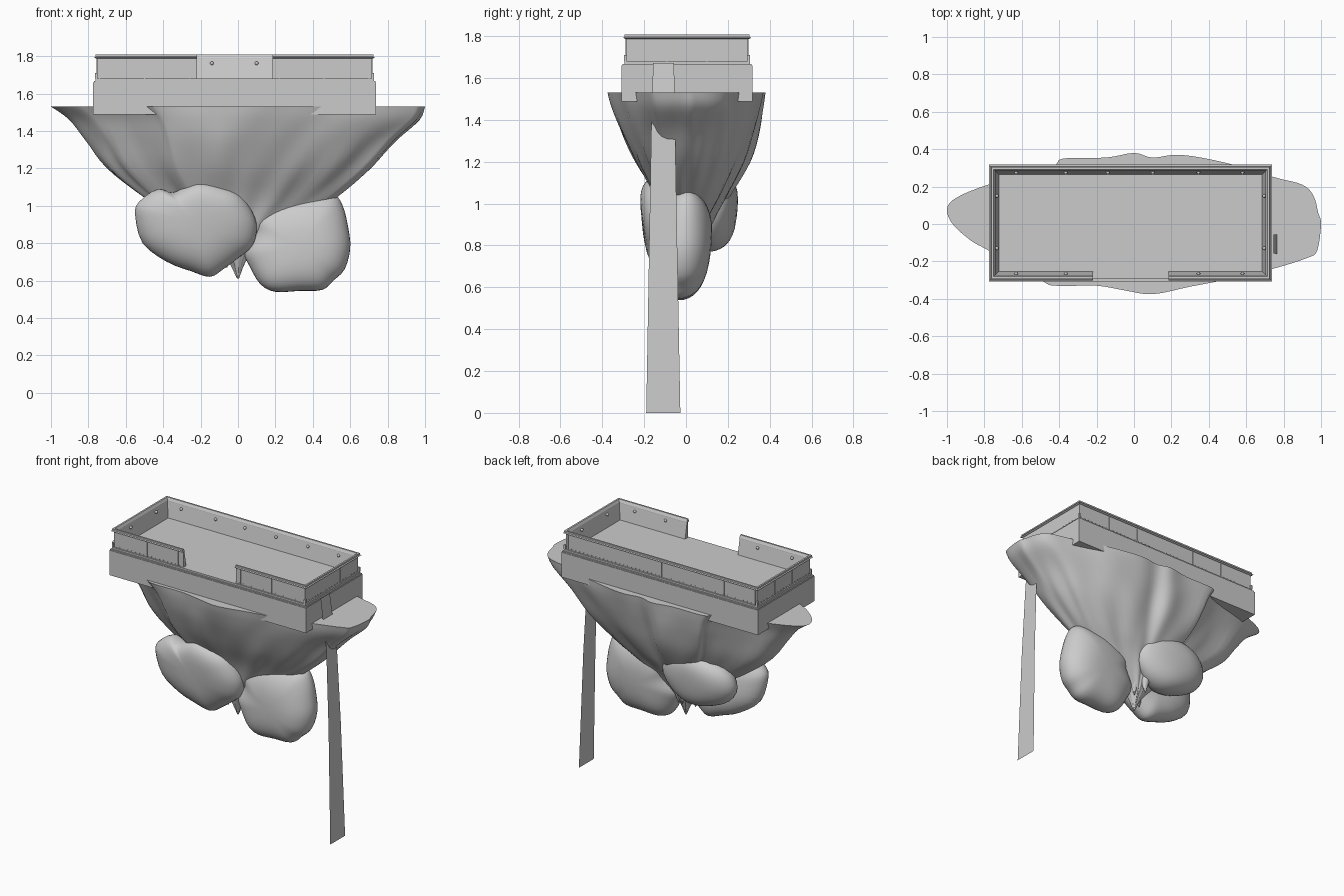
import bpy, bmesh, math
from mathutils import Vector

if "Cube" in bpy.data.objects:
    bpy.data.objects.remove(bpy.data.objects["Cube"])

stone = bpy.data.materials.new("plain_grey")
stone.diffuse_color = (0.6, 0.6, 0.6, 1)
stone.use_nodes = True
stone.node_tree.nodes["Principled BSDF"].inputs["Base Color"].default_value = stone.diffuse_color


def finish(name, bm, smooth=None):
    bmesh.ops.recalc_face_normals(bm, faces=bm.faces)
    me = bpy.data.meshes.new(name)
    bm.to_mesh(me)
    bm.free()
    me.materials.append(stone)
    ob = bpy.data.objects.new(name, me)
    bpy.context.collection.objects.link(ob)
    if smooth:
        bpy.ops.object.select_all(action='DESELECT')
        ob.select_set(True)
        bpy.context.view_layer.objects.active = ob
        bpy.ops.object.shade_smooth_by_angle(angle=math.radians(smooth))
    return ob


def add_box(bm, x0, x1, y0, y1, z0, z1):
    vs = bmesh.ops.create_cube(bm, size=1)["verts"]
    for v in vs:
        v.co = ((x0 + x1) / 2 + v.co.x * (x1 - x0), (y0 + y1) / 2 + v.co.y * (y1 - y0),
                (z0 + z1) / 2 + v.co.z * (z1 - z0))


def spline(pts, t, closed=False):
    """Point on a smooth curve through pts, t counted in segments."""
    n, i = len(pts), math.floor(t)
    f = t - i
    get = lambda k: Vector(pts[k % n] if closed else pts[min(max(k, 0), n - 1)])
    a, b, c, d = (get(i + k) for k in (-1, 0, 1, 2))
    return b + 0.5 * f * (c - a + f * (2 * a - 5 * b + 4 * c - d + f * (3 * (b - c) + d - a)))


def loft(bm, rings, cap=True, closed=True):
    rows = [[bm.verts.new(p) for p in r] for r in rings]
    n = len(rows[0])
    for a, b in zip(rows, rows[1:]):
        for i in range(n if closed else n - 1):
            j = (i + 1) % n
            bm.faces.new((a[i], a[j], b[j], b[i]))
    if cap:
        bm.faces.new(rows[0])
        bm.faces.new(rows[-1])


# Hanging rock: flat top outline shrinking through levels (z, left, right, front, back)
outline = [(1.0, 0), (.98, -.14), (.93, -.18), (.74, -.24), (.48, -.3), (.3, -.335), (.1, -.375),
           (-.05, -.355), (-.2, -.33), (-.42, -.33), (-.5, -.3), (-.78, -.14), (-.87, -.09),
           (-.97, .0), (-1.0, .08), (-.95, .14), (-.78, .21), (-.45, .3), (-.38, .35), (-.15, .355),
           (0, .38), (.1, .355), (.25, .37), (.5, .325), (.75, .25), (.9, .21), (.96, .15), (.985, .06)]
levels = [(1.53, 1, 1, .37, .38), (1.46, .9, .965, .355, .37), (1.35, .815, .84, .32, .345),
          (1.2, .71, .7, .25, .295), (1.05, .52, .52, .16, .215), (.95, .36, .37, .115, .15),
          (.85, .2, .2, .085, .1), (.73, .07, .06, .05, .05), (.61, .005, .005, .005, .005)]
bm = bmesh.new()
rings = []
N = len(outline) * 4
for k in range((len(levels) - 1) * 4 + 1):
    z, xl, xr, yf, yb = spline(levels, k / 4)
    depth = (1.53 - z) / .92
    ring = []
    for i in range(N):
        x, y = spline(outline, i / 4, True)
        a = math.atan2(y / .37, x)
        groove = 1 + depth * (1 - depth) * (.18 * math.sin(7 * a + 1 + 3 * depth)
                                            + .12 * math.sin(13 * a - 4 * depth)
                                            + .07 * math.sin(19 * a + 9 * depth))
        sx = xr if x > 0 else xl
        sy = yb / .38 if y > 0 else yf / .37
        ring.append((x * sx * (1 + (groove - 1) * .4), y * sy * groove, z))
    rings.append(ring)
loft(bm, rings)
finish("hanging_rock", bm, 50)


# Boulders: front outline swollen along y, rounder towards both ends
def boulder(name, pts, y, ry, lean=0.0, blunt=.85):
    bm = bmesh.new()
    n, m = len(pts) * 3, 18
    cx = sum(p[0] for p in pts) / len(pts)
    cz = sum(p[1] for p in pts) / len(pts)
    mean = sum(math.hypot(p[0] - cx, p[1] - cz) for p in pts) / len(pts)
    rings = []
    for k in range(m + 1):
        t = math.pi * (.015 + .97 * k / m)
        r = math.sin(t) ** blunt
        ring = []
        for i in range(n):
            x, z = spline(pts, i / 3, True)
            dx, dz = x - cx, z - cz
            s = r * (r + (1 - r) * mean / math.hypot(dx, dz))
            dx, dz = dx * s, dz * s
            bump = .05 * math.sin(9 * dx + 7 * dz + y * 20)
            ring.append((cx + dx, y - math.cos(t) * ry * (1 + bump) + lean * dz, cz + dz))
        rings.append(ring)
    loft(bm, rings)
    finish(name, bm, 60)


boulder("front_boulder", [(-.55, .95), (-.53, 1.02), (-.43, 1.09), (-.35, 1.07), (-.27, 1.11), (-.2, 1.13),
                          (-.1, 1.11), (0, 1.07), (.06, 1.0), (.1, .9), (.08, .79), (0, .72), (-.08, .66),
                          (-.15, .62), (-.25, .65), (-.38, .7), (-.51, .8)], -.095, .12, -.13, .7)
boulder("right_boulder", [(.07, .97), (.2, 1.03), (.38, 1.06), (.51, 1.06), (.56, 1.0), (.59, .88), (.6, .77),
                          (.57, .66), (.51, .6), (.45, .55), (.33, .545), (.2, .54), (.12, .58), (.06, .68),
                          (.03, .76), (.08, .86)], -.015, .135, .06, .8)
boulder("back_boulder", [(-.47, .95), (-.43, 1.06), (-.3, 1.13), (-.1, 1.14), (.04, 1.07), (.08, .95),
                         (0, .83), (-.13, .77), (-.28, .79), (-.41, .85)], .125, .115, .13, .72)

# Small spikes beside the rock tip
bm = bmesh.new()
for x, y, z in ((-.06, -.02, .67), (.03, .04, .7), (-.03, .08, .72)):
    loft(bm, [[(x + r * math.cos(i * math.pi / 4), y + r * math.sin(i * math.pi / 4), h)
               for i in range(8)] for r, h in ((.05, .95), (.03, z + .09), (.003, z))])
finish("rock_spikes", bm, 60)

# Base block with a thin ledge
XL, XR, YF, YB = -.775, .738, -.307, .317
bm = bmesh.new()
add_box(bm, XL, XR, YF, YB, 1.487, 1.66)
finish("base_block", bm)
bm = bmesh.new()
add_box(bm, XL + .004, XR - .004, YF + .004, YB - .004, 1.66, 1.668)
add_box(bm, XL + .012, XR - .012, YF + .012, YB - .012, 1.668, 1.68)
finish("deck", bm)


# Parapet pieces: profile (inset, z) swept round the deck, open at the front gap
def sweep(name, profile):
    path = [(.185, YF, 0, 1), (XR, YF, -1, 1), (XR, YB, -1, -1), (XL, YB, 1, -1), (XL, YF, 1, 1),
            (-.22, YF, 0, 1)]
    bm = bmesh.new()
    loft(bm, [[(x + dx * o, y + dy * o, z) for o, z in profile] for x, y, dx, dy in path])
    finish(name, bm)


sweep("parapet_wall", [(.021, 1.675), (.021, 1.795), (.03, 1.795), (.054, 1.675)])
sweep("parapet_cap", [(.016, 1.787), (.006, 1.792), (.013, 1.797), (.013, 1.808), (.025, 1.808),
                      (.034, 1.79), (.034, 1.787)])

# Posts, studs and wall lamps
posts, studs, lamps = bmesh.new(), bmesh.new(), bmesh.new()


def lamp(x, y):
    for v in bmesh.ops.create_uvsphere(lamps, u_segments=10, v_segments=6, radius=.01)["verts"]:
        v.co += Vector((x, y, 1.762))


def in_gap(x):
    return -.23 < x < .2


for y, s, front in ((YF, 1, True), (YB, -1, False)):
    w = sorted((y + s * .018, y + s * .022))
    for i in range(7):
        x = -.74 + i * .24
        if not (front and in_gap(x)):
            add_box(posts, x - .002, x + .002, *w, 1.68, 1.79)
    for i in range(48):
        x = -.74 + i * .0307
        if not (front and in_gap(x)):
            add_box(studs, x - .002, x + .002, *w, 1.686, 1.69)
    for x in (-.63, -.365, -.14, .1, .345, .58):
        if not (front and in_gap(x)):
            lamp(x, y + s * .042)
for x, s in ((XL, 1), (XR, -1)):
    w = sorted((x + s * .018, x + s * .022))
    for y in (-.09, .1):
        add_box(posts, *w, y - .002, y + .002, 1.68, 1.79)
    for i in range(19):
        y = -.27 + i * .0307
        add_box(studs, *w, y - .002, y + .002, 1.686, 1.69)
    for y in (-.13, .15):
        lamp(x + s * .042, y)
    for y in (YF + .018, YB - .018):
        add_box(posts, x + s * .018 - .007, x + s * .018 + .007, y - .007, y + .007, 1.68, 1.71)
finish("wall_posts", posts)
finish("wall_studs", studs)
finish("wall_lamps", lamps, 60)

# Waterfall ribbon: (x, z, front y, back y), running down through the rock
ribbon = [(.746, 1.672, -.158, -.057), (.765, 1.53, -.16, -.055), (.795, 1.35, -.166, -.052),
          (.82, .8, -.176, -.042), (.843, 0, -.19, -.027)]
bm = bmesh.new()
loft(bm, [[(x, a, z), (x, b, z)] for x, z, a, b in ribbon], cap=False, closed=False)
finish("waterfall", bm)
